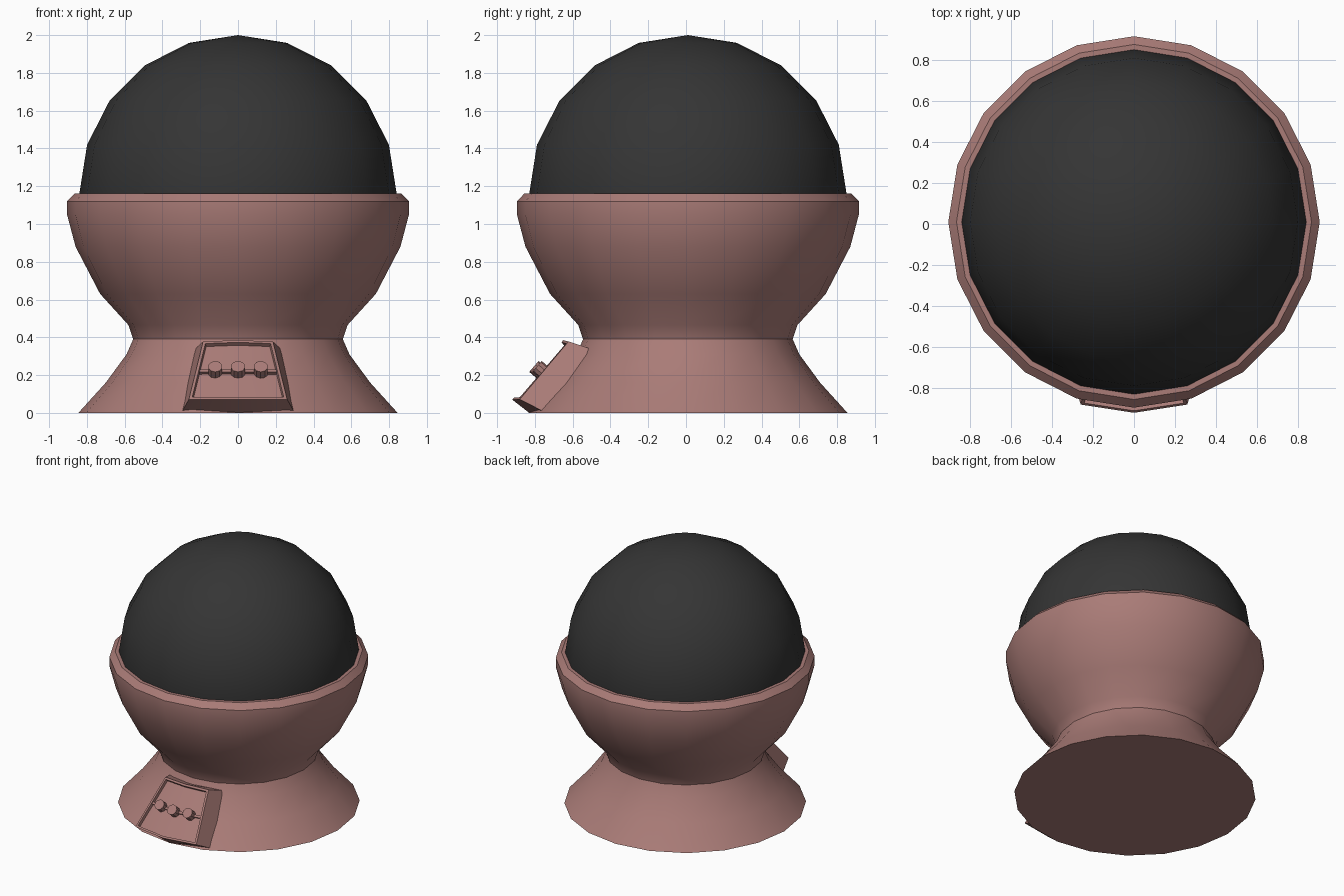
import bpy, bmesh, math
from mathutils import Vector, Matrix

if "Cube" in bpy.data.objects:
    bpy.data.objects.remove(bpy.data.objects["Cube"])

SIDES = 20
AXIS_Y = 0.01


def material(name, rgb):
    m = bpy.data.materials.new(name)
    m.diffuse_color = (*rgb, 1)
    m.use_nodes = True
    m.node_tree.nodes["Principled BSDF"].inputs["Base Color"].default_value = m.diffuse_color
    return m


clay = material("dusty_rose", (0.40, 0.20, 0.185))
dark = material("charcoal", (0.035, 0.035, 0.035))


def finish(name, bm, mat, angle=40):
    bmesh.ops.remove_doubles(bm, verts=bm.verts, dist=1e-5)
    bmesh.ops.recalc_face_normals(bm, faces=bm.faces)
    me = bpy.data.meshes.new(name)
    bm.to_mesh(me)
    bm.free()
    ob = bpy.data.objects.new(name, me)
    bpy.context.collection.objects.link(ob)
    me.materials.append(mat)
    bpy.ops.object.select_all(action='DESELECT')
    ob.select_set(True)
    bpy.context.view_layer.objects.active = ob
    bpy.ops.object.shade_smooth_by_angle(angle=math.radians(angle))
    return ob


def lathe(name, profile, mat):
    bm = bmesh.new()
    vs = [bm.verts.new((r, AXIS_Y, z)) for r, z in profile]
    es = [bm.edges.new(p) for p in zip(vs, vs[1:])]
    bmesh.ops.spin(bm, geom=vs + es, cent=(0, AXIS_Y, 0), axis=(0, 0, 1),
                   angle=math.tau, steps=SIDES, use_merge=True)
    return finish(name, bm, mat)


# Waisted pedestal and cup
lathe("pedestal", [(0, 0), (0.845, 0), (0.70, 0.16), (0.59, 0.31), (0.555, 0.39),
                   (0.58, 0.465), (0.73, 0.63), (0.86, 0.88), (0.905, 1.05),
                   (0.905, 1.12), (0.865, 1.162), (0.83, 1.162), (0.80, 1.10)], clay)

# Dome resting in the cup
dome = [(0.84 * math.sin(math.radians(a)), 1.16 + 0.84 * math.cos(math.radians(a)))
        for a in range(0, 109, 18)]
lathe("dome", dome, dark)

# Control panel housing: two facets pushed out of the pedestal, then recessed
bm = bmesh.new()
root = [[(-0.30, -0.74, 0), (0, -0.83, 0), (0.30, -0.74, 0)],
        [(-0.23, -0.49, 0.335), (0, -0.53, 0.335), (0.23, -0.49, 0.335)]]
face = [[(-0.26, -0.88, 0.072), (0, -0.92, 0.07), (0.26, -0.88, 0.072)],
        [(-0.185, -0.622, 0.378), (0, -0.65, 0.385), (0.185, -0.622, 0.378)]]
R = [[bm.verts.new(p) for p in row] for row in root]
F = [[bm.verts.new(p) for p in row] for row in face]
fronts = []
for i in (0, 1):
    fronts.append(bm.faces.new((F[0][i], F[0][i + 1], F[1][i + 1], F[1][i])))
    bm.faces.new((R[0][i + 1], R[0][i], R[1][i], R[1][i + 1]))
    bm.faces.new((R[0][i], R[0][i + 1], F[0][i + 1], F[0][i]))
    bm.faces.new((F[1][i], F[1][i + 1], R[1][i + 1], R[1][i]))
for i in (0, 2):
    bm.faces.new((R[0][i], F[0][i], F[1][i], R[1][i]))
bmesh.ops.recalc_face_normals(bm, faces=bm.faces)
bmesh.ops.inset_region(bm, faces=fronts, thickness=0.015, use_even_offset=True)
bmesh.ops.inset_region(bm, faces=fronts, thickness=0.002, depth=-0.022, use_even_offset=True)
finish("control_panel", bm, clay, 25)

# Panel directions, shared by the rail and the knobs
up = Vector((0, 0.27, 0.315)).normalized()
out = Vector((0, -up.z, up.y))
tilt = Matrix((Vector((1, 0, 0)), up, out)).transposed()
mid = Vector((0, -0.767, 0.213))


# Rail bent with the panel facets
bm = bmesh.new()
rings = []
for x, back in ((-0.205, 0.028), (0, 0), (0.205, 0.028)):
    rings.append([bm.verts.new(mid + Vector((x, back, 0)) + up * u + out * o)
                  for u, o in ((-0.009, -0.02), (0.009, -0.02), (0.009, 0.014), (-0.009, 0.014))])
for a, b in zip(rings, rings[1:]):
    for k in range(4):
        bm.faces.new((a[k], a[(k + 1) % 4], b[(k + 1) % 4], b[k]))
bm.faces.new(rings[0])
bm.faces.new(rings[-1])
finish("knob_rail", bm, clay, 25)

# Three knobs
for name, x in (("left_knob", -0.12), ("middle_knob", 0), ("right_knob", 0.12)):
    bm = bmesh.new()
    place = Matrix.Translation(mid + Vector((x, abs(x) * 0.14, 0)) + out * 0.013) @ tilt.to_4x4()
    bmesh.ops.create_cone(bm, cap_ends=True, segments=10, radius1=0.038, radius2=0.038,
                          depth=0.075, matrix=place)
    finish(name, bm, clay, 30)
